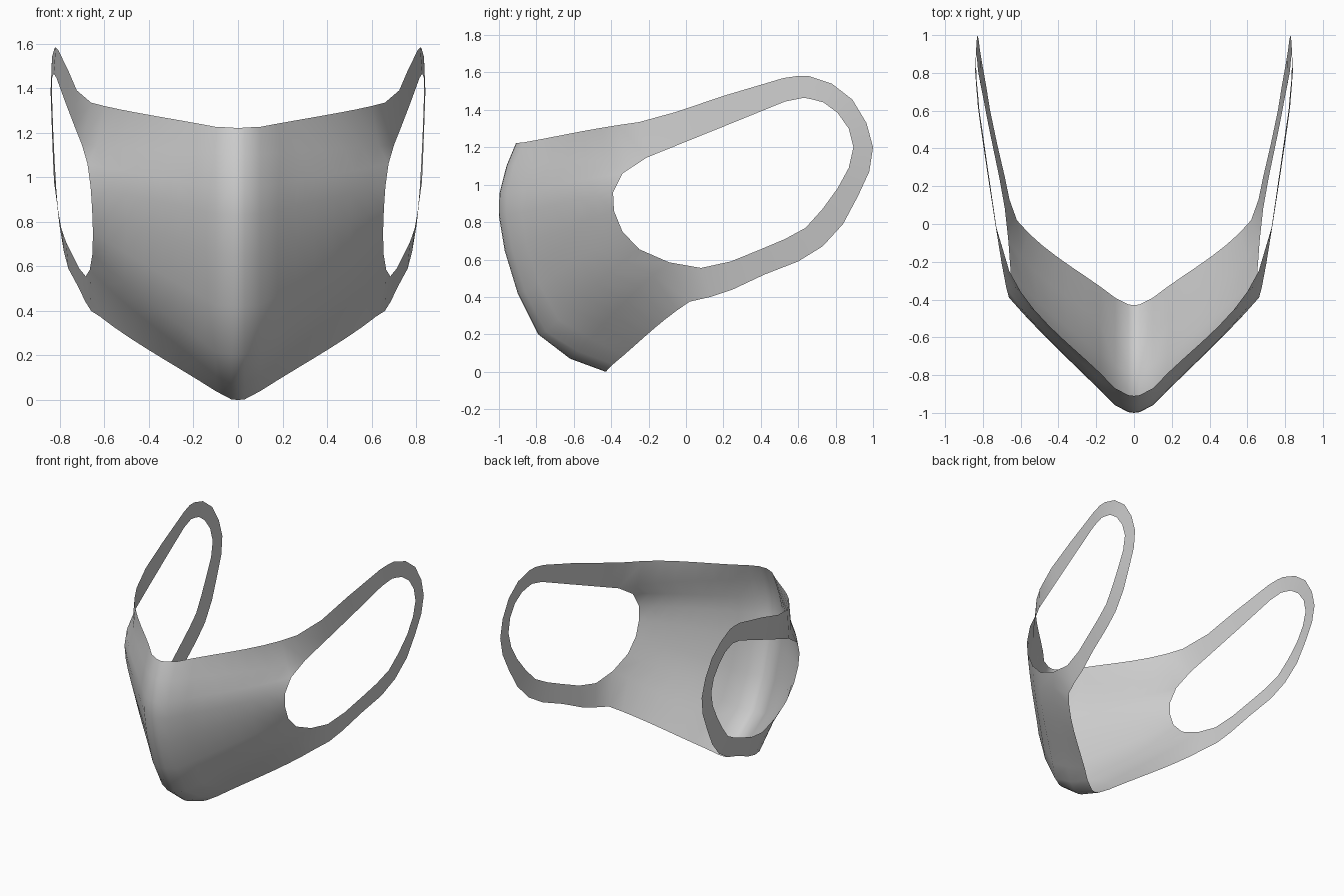
import bpy
import bmesh
from mathutils import Vector

if "Cube" in bpy.data.objects:
    bpy.data.objects.remove(bpy.data.objects["Cube"])

# Side bow of the ear loops: widest x at each y, easing inward above and below
BOW = [(-.4, .668), (-.25, .695), (.1, .75), (.6, .828), (.8, .842), (1, .832)]


def on_side(y, z):
    x = BOW[-1][1]
    for (y0, x0), (y1, x1) in zip(BOW, BOW[1:]):
        if y <= y1:
            x = x0 + (x1 - x0) * (y - y0) / (y1 - y0)
            break
    return Vector((x - .128 * (z - 1.25 - .1 * y) ** 2, y, z))


# Face panel: centre ridge profile (y, z), top to bottom
ridge = [(-.91, 1.22), (-.96, 1.1), (-.998, .95), (-1, .83), (-.97, .65),
         (-.9, .42), (-.79, .2), (-.62, .07), (-.43, 0)]
# Cheek end of each row, on the edge of the ear opening
cheek = [(-.21, 1.145), (-.34, 1.06), (-.39, .96), (-.385, .86),
         (-.34, .75), (-.25, .655), (-.09, .585)]
ends = [Vector((.66, -.25, 1.335))] + [on_side(*p) for p in cheek]
ends.append(Vector((.62, .02, .375)))
bulge = [.04, .04, .02, .008, .008, .01, .025, .03, .022]

# Ear loop: outer and inner edges (y, z), over the top and back underneath
outer = [(-.05, 1.39), (.2, 1.475), (.52, 1.57), (.6, 1.582), (.66, 1.58),
         (.78, 1.54), (.89, 1.455), (.965, 1.33), (1, 1.2), (.98, 1.07),
         (.92, .94), (.84, .79), (.73, .67), (.6, .59), (.42, .52),
         (.25, .44), (.13, .4)]
inner = [(0, 1.23), (.26, 1.335), (.53, 1.445), (.63, 1.465), (.68, 1.455),
         (.735, 1.44), (.81, 1.385), (.87, 1.3), (.895, 1.2), (.87, 1.09),
         (.81, .98), (.73, .87), (.64, .77), (.53, .71), (.4, .655),
         (.24, .59), (.08, .555)]

bm = bmesh.new()


def strip(a, b):
    """Bridge two equal rows of vertices with quads."""
    for k in range(len(a) - 1):
        bm.faces.new((a[k], b[k], b[k + 1], a[k + 1]))


# Panel rows: rounded ridge, then a nearly straight run to the cheek
rows = []
STEPS = 7
for (y, z), end, b in zip(ridge, ends, bulge):
    near = Vector((.1, y + .04, z + (.04 if z < .1 else .015 if z < .3 else .006)))
    pts = [Vector((0, y, z)), Vector((.03, y + .004, z + .003)), near]
    for i in range(1, STEPS + 1):
        t = i / STEPS
        push = b * 6.75 * t * t * (1 - t)
        pts.append(near.lerp(end, t) + Vector((.7, -.7, 0)) * push)
    rows.append([bm.verts.new(p) for p in pts])
for a, b in zip(rows, rows[1:]):
    strip(a, b)

# Ear loop joined to the panel corners
out_v = [rows[0][-1]] + [bm.verts.new(on_side(*p)) for p in outer] + [rows[8][-1]]
in_v = [rows[1][-1]] + [bm.verts.new(on_side(*p)) for p in inner] + [rows[7][-1]]
strip(out_v, in_v)

mesh = bpy.data.meshes.new("face_mask")
bm.to_mesh(mesh)
bm.free()
mask = bpy.data.objects.new("face_mask", mesh)
bpy.context.collection.objects.link(mask)
for p in mesh.polygons:
    p.use_smooth = True

# Other half
mirror = mask.modifiers.new("mirror", 'MIRROR')
mirror.use_clip = True
mirror.merge_threshold = .001
